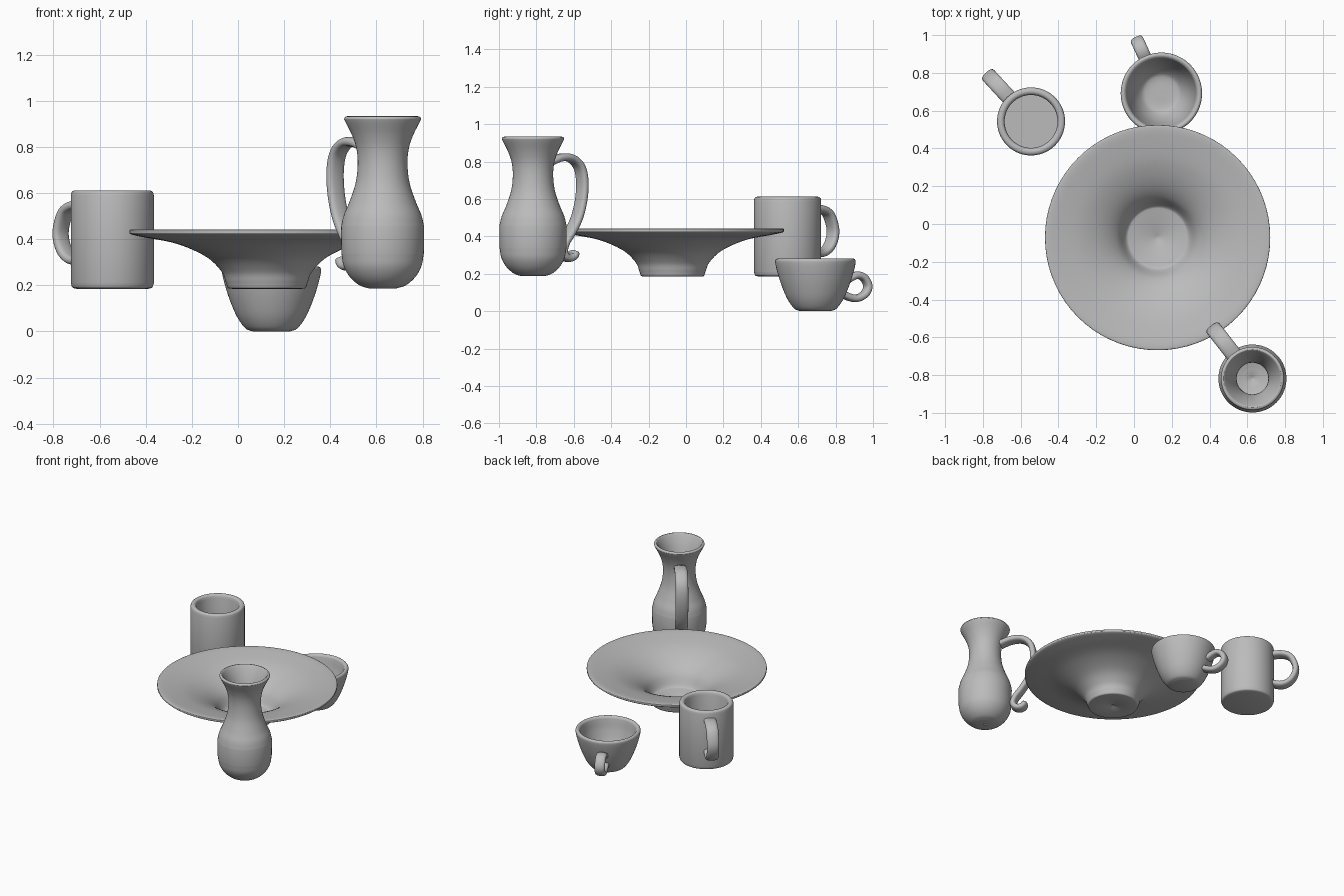
import bpy, bmesh, math
from mathutils import Vector

clay = bpy.data.materials.new("grey clay")
clay.diffuse_color = (0.5, 0.5, 0.5, 1)


def smooth_path(pts, steps=6):
    """Catmull-Rom samples through 2D control points."""
    p = [Vector(q) for q in pts]
    if len(p) < 3:
        return p
    p = [2 * p[0] - p[1]] + p + [2 * p[-1] - p[-2]]
    out = []
    for i in range(1, len(p) - 2):
        a, b, c, d = p[i - 1:i + 3]
        for k in range(steps):
            t = k / steps
            out.append(0.5 * (2 * b + (c - a) * t + (2 * a - 5 * b + 4 * c - d) * t * t
                              + (3 * b - a - 3 * c + d) * t ** 3))
    return out + [p[-2]]


def finish(name, bm):
    bmesh.ops.remove_doubles(bm, verts=bm.verts, dist=0.0001)
    bmesh.ops.recalc_face_normals(bm, faces=bm.faces)
    me = bpy.data.meshes.new(name)
    bm.to_mesh(me)
    bm.free()
    me.materials.append(clay)
    ob = bpy.data.objects.new(name, me)
    bpy.context.collection.objects.link(ob)
    bpy.ops.object.select_all(action='DESELECT')
    ob.select_set(True)
    bpy.context.view_layer.objects.active = ob
    bpy.ops.object.shade_smooth_by_angle(angle=math.radians(40))
    return ob


def skin(bm, rings):
    for r0, r1 in zip(rings, rings[1:]):
        n = len(r0)
        for i in range(n):
            bm.faces.new((r0[i], r0[(i + 1) % n], r1[(i + 1) % n], r1[i]))


def lathe(name, centre, runs, sides=72):
    """Revolve smoothed (radius, z) runs around a vertical axis."""
    path = [q for run in runs for q in smooth_path(run)]
    path = [path[0]] + [b for a, b in zip(path, path[1:]) if (b - a).length > 1e-5]
    bm = bmesh.new()
    rings = []
    for r, z in path:
        r = max(r, 0.00001)
        rings.append([bm.verts.new((centre[0] + r * math.cos(math.tau * i / sides),
                                    centre[1] + r * math.sin(math.tau * i / sides), z))
                      for i in range(sides)])
    skin(bm, rings)
    bmesh.ops.remove_doubles(bm, verts=bm.verts, dist=0.0001)
    return finish(name, bm)


def handle(name, centre, angle, pts, width, thick, round_tip=False):
    """Sweep a soft rounded strap along a (radius, z) path in a vertical plane."""
    a = math.radians(angle)
    out, side = Vector((math.cos(a), math.sin(a), 0)), Vector((-math.sin(a), math.cos(a), 0))
    base = Vector((centre[0], centre[1], 0))
    path = smooth_path(pts)
    bm = bmesh.new()
    rings = []
    n = 20
    for i, p in enumerate(path):
        t = (path[min(i + 1, len(path) - 1)] - path[max(i - 1, 0)]).normalized()
        normal = out * -t.y + Vector((0, 0, t.x))
        left = len(path) - 1 - i
        s = (0.35, 0.75, 0.93)[left] if round_tip and left < 3 else 1
        mid = base + out * p.x + Vector((0, 0, p.y))
        ring = []
        for k in range(n):
            c, d = math.cos(math.tau * k / n), math.sin(math.tau * k / n)
            u = math.copysign(abs(c) ** 0.75, c) * width / 2 * s
            v = math.copysign(abs(d) ** 0.75, d) * thick / 2 * s
            ring.append(bm.verts.new(mid + side * u + normal * v))
        rings.append(ring)
    skin(bm, rings)
    bm.faces.new(rings[0])
    bm.faces.new(rings[-1])
    return finish(name, bm)


# Straight mug with rounded rim and foot
mug = (-0.545, 0.543)
lathe("mug_body", mug, [
    [(0, 0.185), (0.155, 0.185)],
    [(0.155, 0.185), (0.173, 0.191), (0.18, 0.21)],
    [(0.18, 0.21), (0.18, 0.59)],
    [(0.18, 0.59), (0.175, 0.606), (0.16, 0.612), (0.146, 0.606), (0.14, 0.59)],
    [(0.14, 0.59), (0.14, 0.225)],
    [(0.14, 0.225), (0, 0.225)]])
handle("mug_handle", mug, 132.7,
       [(0.16, 0.545), (0.235, 0.547), (0.295, 0.52), (0.328, 0.45), (0.325, 0.39),
        (0.292, 0.335), (0.235, 0.309), (0.16, 0.325)], 0.082, 0.042)

# Round cup
cup = (0.145, 0.692)
lathe("cup_body", cup, [
    [(0, 0.001), (0.08, 0)],
    [(0.08, 0), (0.113, 0.014), (0.15, 0.065), (0.182, 0.14), (0.204, 0.21), (0.215, 0.26),
     (0.212, 0.276), (0.201, 0.281), (0.188, 0.272), (0.182, 0.25), (0.17, 0.19),
     (0.145, 0.115), (0.11, 0.06), (0.075, 0.042), (0, 0.04)]])
handle("cup_handle", cup, 114.6,
       [(0.18, 0.165), (0.24, 0.192), (0.285, 0.178), (0.308, 0.135), (0.292, 0.094),
        (0.248, 0.07), (0.205, 0.073), (0.15, 0.095)], 0.07, 0.04)

# Wide flared plate with a small centre dimple above and below
lathe("plate", (0.125, -0.072), [
    [(0, 0.197), (0.012, 0.187)],
    [(0.012, 0.187), (0.15, 0.185)],
    [(0.15, 0.185), (0.168, 0.189), (0.178, 0.215), (0.198, 0.262), (0.265, 0.325),
     (0.39, 0.38), (0.53, 0.408), (0.588, 0.421), (0.596, 0.432), (0.588, 0.442),
     (0.53, 0.436), (0.4, 0.408), (0.29, 0.36), (0.215, 0.3), (0.17, 0.225), (0.145, 0.212)],
    [(0.145, 0.212), (0.012, 0.21)],
    [(0.012, 0.21), (0, 0.203)]])

# Jug with flared mouth and narrow neck
jug = (0.627, -0.818)
lathe("jug_body", jug, [
    [(0, 0.196), (0.01, 0.187)],
    [(0.01, 0.187), (0.06, 0.187)],
    [(0.06, 0.187), (0.1, 0.2), (0.14, 0.234), (0.168, 0.282), (0.179, 0.34)],
    [(0.179, 0.34), (0.18, 0.455)],
    [(0.18, 0.455), (0.168, 0.505), (0.145, 0.56), (0.118, 0.64), (0.108, 0.72),
     (0.113, 0.79), (0.132, 0.85), (0.163, 0.912), (0.166, 0.925), (0.158, 0.932),
     (0.146, 0.926), (0.115, 0.865), (0.09, 0.79), (0.084, 0.72), (0.094, 0.64),
     (0.12, 0.56), (0.15, 0.46), (0.15, 0.35), (0.135, 0.29), (0.1, 0.235), (0.055, 0.218)],
    [(0.055, 0.218), (0.01, 0.216)],
    [(0.01, 0.216), (0, 0.208)]])
handle("jug_handle", jug, 128,
       [(0.105, 0.795), (0.18, 0.82), (0.255, 0.818), (0.312, 0.775), (0.334, 0.7),
        (0.328, 0.6), (0.298, 0.5), (0.25, 0.42), (0.212, 0.37), (0.195, 0.325),
        (0.208, 0.294), (0.24, 0.284), (0.268, 0.297), (0.275, 0.325)],
       0.085, 0.042, round_tip=True)
